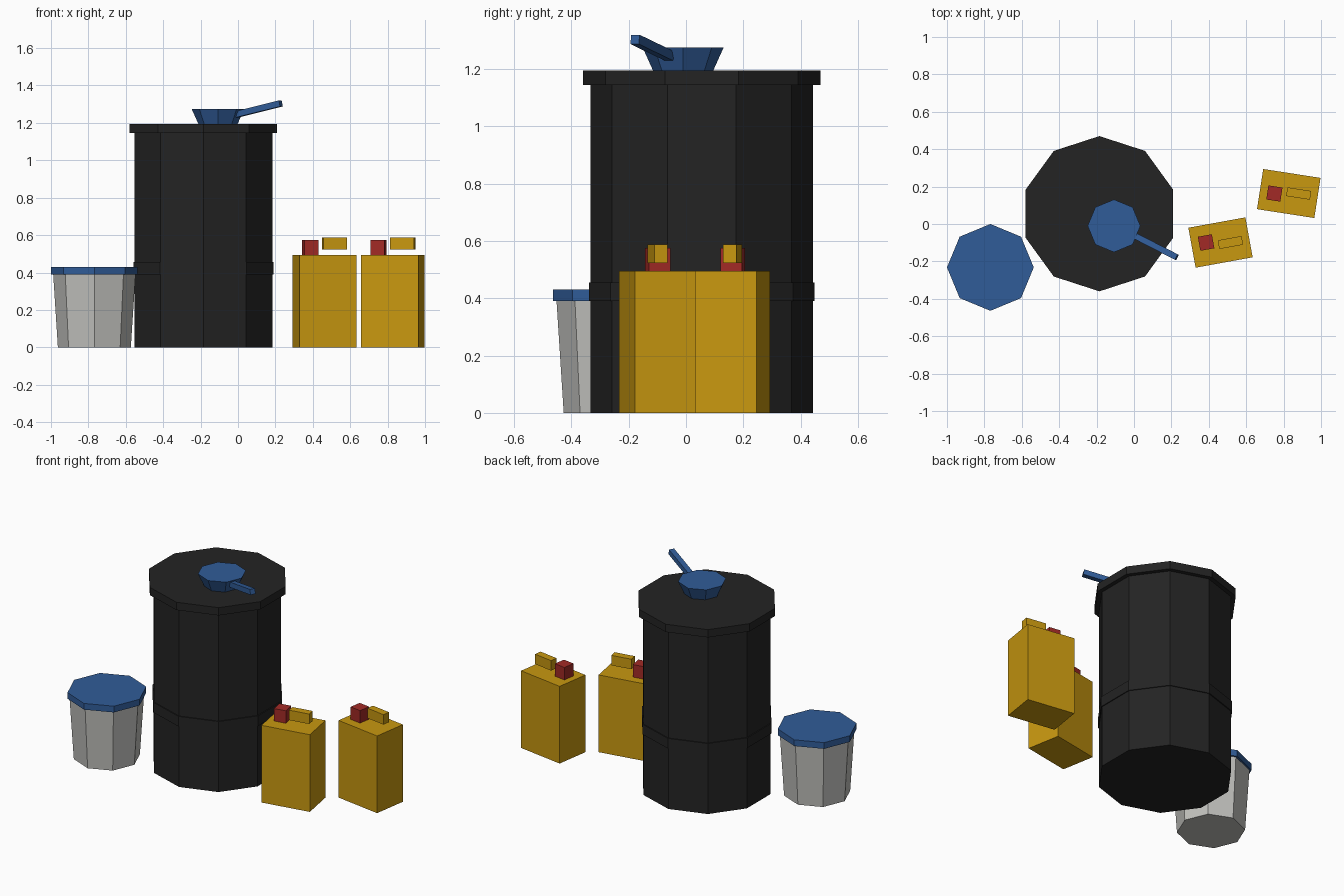
import bpy, bmesh, math
from mathutils import Matrix, Vector

if "Cube" in bpy.data.objects:
    bpy.data.objects.remove(bpy.data.objects["Cube"])


def material(name, rgb):
    m = bpy.data.materials.new(name)
    m.diffuse_color = (*rgb, 1)
    m.use_nodes = True
    m.node_tree.nodes["Principled BSDF"].inputs["Base Color"].default_value = m.diffuse_color
    return m


BLACK = material("black plastic", (0.017, 0.017, 0.017))
BLUE = material("blue", (0.030, 0.107, 0.314))
GREY = material("light grey", (0.527, 0.527, 0.505))
YELLOW = material("yellow", (0.578, 0.314, 0.005))
RED = material("red", (0.36, 0.023, 0.019))


def finish(name, bm, mat):
    bmesh.ops.recalc_face_normals(bm, faces=bm.faces)
    me = bpy.data.meshes.new(name)
    bm.to_mesh(me)
    bm.free()
    me.materials.append(mat)
    ob = bpy.data.objects.new(name, me)
    bpy.context.collection.objects.link(ob)
    return ob


def turned(name, mat, sides, centre, profile):
    """Closed faceted solid from (radius, z) rings, one corner pointing to +y."""
    bm = bmesh.new()
    rings = []
    for r, z in profile:
        ring = []
        for i in range(sides):
            a = math.pi / 2 + math.tau * i / sides
            ring.append(bm.verts.new((centre[0] + r * math.cos(a),
                                      centre[1] + r * math.sin(a), z)))
        rings.append(ring)
    for low, high in zip(rings, rings[1:]):
        for i in range(sides):
            j = (i + 1) % sides
            bm.faces.new((low[i], low[j], high[j], high[i]))
    bm.faces.new(rings[0][::-1])
    bm.faces.new(rings[-1])
    return finish(name, bm, mat)


def box(name, mat, size, centre, rotation):
    bm = bmesh.new()
    bmesh.ops.create_cube(bm, size=1, matrix=Matrix.Translation(centre)
                          @ rotation @ Matrix.Diagonal((*size, 1)))
    return finish(name, bm, mat)


# Large drum with band and lid
DRUM = (-0.185, 0.055)
turned("drum_body", BLACK, 10, DRUM, [(0.388, 0), (0.388, 1.145)])
turned("drum_band", BLACK, 10, DRUM, [(0.394, 0.39), (0.394, 0.455)])
turned("drum_lid", BLACK, 10, DRUM, [(0.415, 1.145), (0.415, 1.195)])

# Scoop resting on the drum lid
turned("scoop_bowl", BLUE, 8, (-0.107, -0.01), [(0.105, 1.195), (0.141, 1.275)])
start, end = Vector((-0.005, -0.058, 1.246)), Vector((0.229, -0.178, 1.304))
axis = end - start
box("scoop_handle", BLUE, (axis.length, 0.033, 0.033), (start + end) / 2,
    axis.to_track_quat('X', 'Z').to_matrix().to_4x4())

# Small bucket with lid
BUCKET = (-0.768, -0.232)
turned("bucket_body", GREY, 8, BUCKET, [(0.195, 0), (0.22, 0.39)])
turned("bucket_lid", BLUE, 8, BUCKET, [(0.232, 0.39), (0.232, 0.43)])

# Two fuel cans with caps and carry grips
for label, x, y, angle in (("front", 0.4625, -0.099, 10.3), ("rear", 0.8275, 0.163, -8.8)):
    rot = Matrix.Rotation(math.radians(angle), 4, 'Z')
    box(label + "_can_body", YELLOW, (0.31, 0.217, 0.495), (x, y, 0.2475), rot)
    box(label + "_can_cap", RED, (0.076, 0.076, 0.08), (x - 0.077, y, 0.535), rot)
    box(label + "_can_grip", YELLOW, (0.129, 0.047, 0.064), (x + 0.053, y, 0.556), rot)
